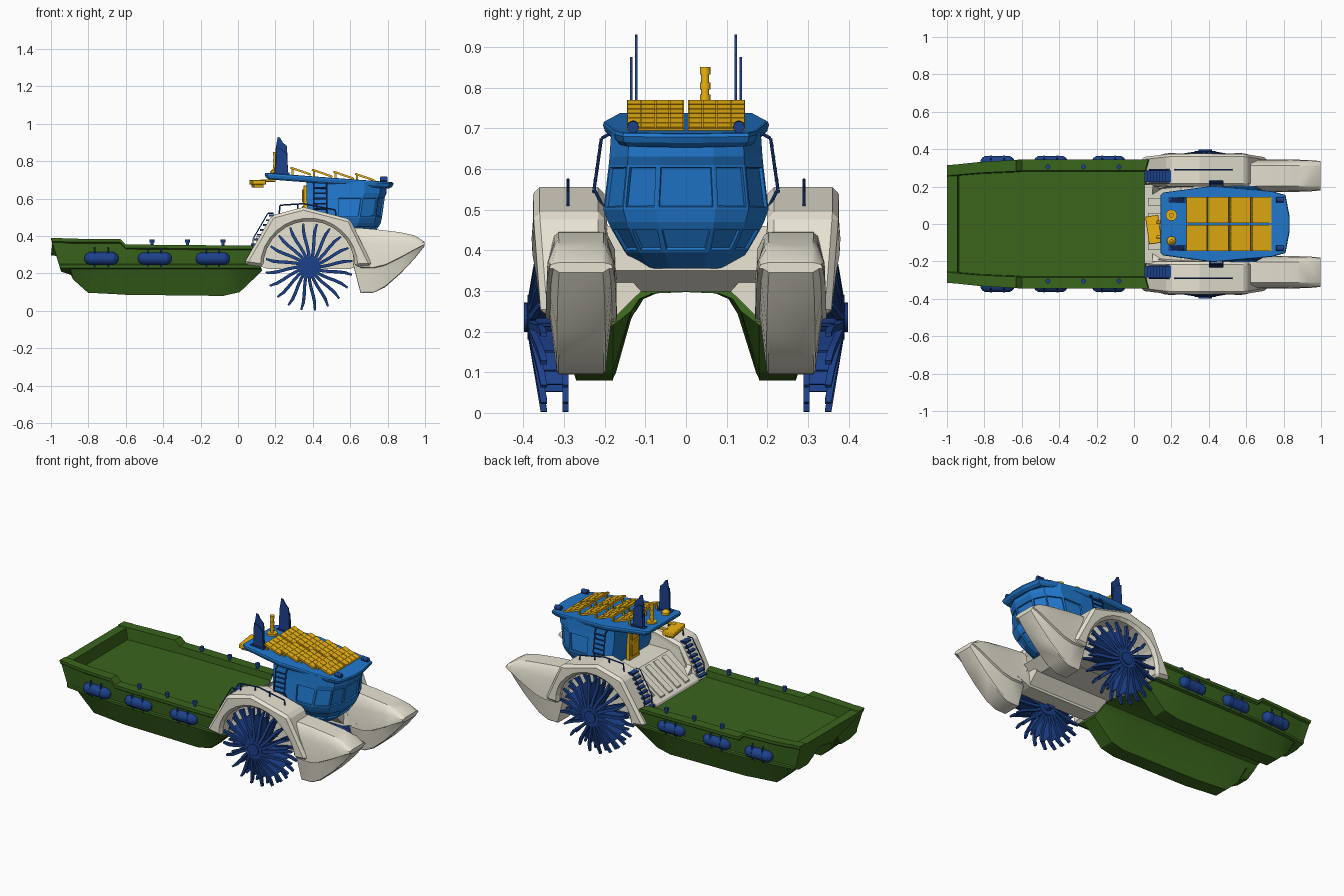
import bpy, bmesh, math
from mathutils import Vector, Matrix

if "Cube" in bpy.data.objects:
    bpy.data.objects.remove(bpy.data.objects["Cube"])


def material(name, rgb):
    m = bpy.data.materials.new(name)
    m.diffuse_color = (*rgb, 1)
    m.use_nodes = True
    m.node_tree.nodes["Principled BSDF"].inputs["Base Color"].default_value = m.diffuse_color
    return m


GREEN = material("hull_green", (0.042, 0.13, 0.012))
BLUE = material("cabin_blue", (0.015, 0.19, 0.62))
NAVY = material("fitting_navy", (0.012, 0.053, 0.26))
YELLOW = material("gear_yellow", (0.85, 0.46, 0.006))
CREAM = material("float_cream", (0.8, 0.77, 0.65))


def loft(bm, rings):
    vs = [[bm.verts.new(p) for p in r] for r in rings]
    n = len(vs[0])
    rows = [[bm.faces.new((a[i], a[(i + 1) % n], b[(i + 1) % n], b[i])) for i in range(n)]
            for a, b in zip(vs, vs[1:])]
    bm.faces.new(vs[0][::-1])
    bm.faces.new(vs[-1])
    return rows


def extrude(bm, prof, y0, y1):
    return loft(bm, [[(x, y0, z) for x, z in prof], [(x, y1, z) for x, z in prof]])


def box(bm, x0, x1, y0, y1, z0, z1, rot=None):
    c = Vector(((x0 + x1) / 2, (y0 + y1) / 2, (z0 + z1) / 2))
    m = Matrix.Translation(c) @ (rot or Matrix()) @ Matrix.Diagonal((x1 - x0, y1 - y0, z1 - z0, 1))
    bmesh.ops.create_cube(bm, size=1, matrix=m)


def cyl(bm, a, b, r, r2=None, n=12):
    a, b = Vector(a), Vector(b)
    d = b - a
    m = Matrix.Translation((a + b) / 2) @ d.to_track_quat('Z', 'Y').to_matrix().to_4x4()
    bmesh.ops.create_cone(bm, cap_ends=True, segments=n, radius1=r, radius2=r if r2 is None else r2,
                          depth=d.length, matrix=m)


def tube(bm, pts, r):
    for a, b in zip(pts, pts[1:]):
        cyl(bm, a, b, r, n=8)


def finish(name, bm, mat, mirror=False, bevel=0, smooth=True, segments=2):
    bmesh.ops.recalc_face_normals(bm, faces=bm.faces)
    me = bpy.data.meshes.new(name)
    bm.to_mesh(me)
    bm.free()
    me.materials.append(mat)
    ob = bpy.data.objects.new(name, me)
    bpy.context.collection.objects.link(ob)
    if smooth:
        bpy.ops.object.select_all(action='DESELECT')
        ob.select_set(True)
        bpy.context.view_layer.objects.active = ob
        bpy.ops.object.shade_smooth_by_angle(angle=math.radians(28))
    if bevel:
        b = ob.modifiers.new("bevel", 'BEVEL')
        b.width, b.segments, b.limit_method = bevel, segments, 'ANGLE'
    if mirror:
        m = ob.modifiers.new("mirror", 'MIRROR')
        m.use_axis = (False, True, False)
        m.use_mirror_merge = False
    return ob


# twin-keel cargo hull with raised bow bulwark: x, rake, width, rim z, deck z, keel z
rings = []
for x, rake, s, zr, zd, zb in [
        (-1, .3, .91, .39, .385, .21), (-.945, .26, .92, .39, .385, .193), (-.935, .24, .925, .387, .315, .168),
        (-.82, .06, .96, .385, .312, .097), (-.63, 0, .99, .385, .312, .088), (-.6, 0, 1, .355, .312, .086),
        (-.08, 0, 1, .35, .312, .08), (-.02, .1, 1, .35, .312, .1), (.06, .4, 1, .35, .312, .215)]:
    half = [(0, .297), (.08, .294), (.115, .28), (.135, .25), (.18, zb), (.27, zb), (.318, .225), (.335, .23),
            (.335, .245), (.328, .25), (.336, zr - .025), (.346, zr - .018), (.346, zr), (.285, zr),
            (.28, zd), (0, zd)]
    r = [(x + (rake * (.39 - z) if i < 13 and i else 0), y * s, z) for i, (y, z) in enumerate(half)]
    rings.append(r + [(a, -b, c) for a, b, c in r[-2:0:-1]])
bm = bmesh.new()
loft(bm, rings)
finish("cargo_hull", bm, GREEN)

# fenders with lashings, and deck bollards
bm = bmesh.new()
for x in (-.73, -.445, -.135):
    steps = [(-.09, .012), (-.082, .024), (-.065, .034), (.065, .034), (.082, .024), (.09, .012)]
    loft(bm, [[(x + d, .33 + r * math.cos(a * math.pi / 8), .28 + r * math.sin(a * math.pi / 8))
               for a in range(16)] for d, r in steps])
    for d in (-.035, .035):
        cyl(bm, (x + d - .005, .33, .28), (x + d + .005, .33, .28), .036, n=16)
        tube(bm, [(x + d, .342, .34), (x + d, .352, .3), (x + d, .335, .235)], .004)
finish("fenders", bm, NAVY, True)
bm = bmesh.new()
for x in (-.46, -.27, -.08):
    cyl(bm, (x, .305, .345), (x, .305, .37), .008)
    cyl(bm, (x, .305, .366), (x, .305, .382), .013)
finish("bollards", bm, NAVY, True)

# wheel arches with inner wall
CX, CZ = .38, .235
arc = [(CX + .245 * math.cos(math.radians(a)), CZ + .245 * math.sin(math.radians(a))) for a in range(0, 181, 12)]
bm = bmesh.new()
extrude(bm, [(.03, .25), (.18, .51), (.35, .555), (.6, .49), (.72, .24)] + arc, .2, .376)
for v in bm.verts:
    if v.co.y > .3 and v.co.z < .4:
        v.co.y -= (.4 - v.co.z) * .12
finish("wheel_arch", bm, CREAM, True, .016, False, 1)
bm = bmesh.new()
extrude(bm, [(.05, .26), (.18, .47), (.35, .52), (.58, .46), (.69, .26), (.6, .225), (.16, .225)], .17, .265)
for v in bm.verts:
    if v.co.y < .2 and v.co.z > .4:
        v.co.y = .2
finish("inner_wall", bm, CREAM, True, smooth=False)

# bow floats
bm = bmesh.new()
rings = []
for x, zt, zb, w in [(.615, .445, .25, 1), (.655, .443, .095, 1), (.725, .437, .097, 1), (.785, .43, .125, 1),
                     (.87, .42, .2, .99), (.945, .403, .28, .96), (.997, .37, .345, .9)]:
    h = zt - zb
    sec = [(.055, zt), (.066, zt - .04 * h), (.083, zt - .22 * h), (.087, zb + .4 * h), (.076, zb + .385 * h),
           (.06, zb + .02 * h), (.055, zb)]
    rings.append([(x, .258 + y * w, z) for y, z in sec] + [(x, .258 - y * w, z) for y, z in sec[::-1]])
loft(bm, rings)
finish("bow_float", bm, CREAM, True)

# bridge deck, sloping ramp ribs and haunches under it
bm = bmesh.new()
extrude(bm, [(.05, .298), (.06, .325), (.25, .46), (.48, .46), (.64, .35), (.57, .298)], -.21, .21)
for y in (-.12, -.04, .04, .12):
    extrude(bm, [(.075, .33), (.075, .345), (.235, .459), (.235, .445)], y - .02, y + .02)
for s in (-1, 1):
    loft(bm, [[(x, s * .11, .299), (x, s * .2, .4), (x, s * .2, .235), (x, s * .17, .24)] for x in (.1, .6)])
finish("bridge_deck", bm, CREAM, smooth=False)

# stair treads and rails
bm = bmesh.new()
for i in range(8):
    t = i / 7
    box(bm, .055 + .11 * t, .095 + .11 * t, .225, .285, .325 + .18 * t, .335 + .18 * t)
finish("stair_treads", bm, NAVY, True)
bm = bmesh.new()
for y in (.22, .29):
    tube(bm, [(.08, y, .33), (.08, y, .385), (.16, y, .522), (.19, y, .522)], .003)
tube(bm, [(.22, .29, .52), (.225, .29, .565), (.35, .29, .573), (.52, .29, .54), (.525, .29, .5)], .004)
for x in (.32, .42):
    cyl(bm, (x, .29, .5), (x, .29, .57), .004, n=8)
finish("hand_rails", bm, NAVY, True)

# paddle wheel: paired curved spokes with plates between
bm = bmesh.new()


def blade(k, r0, r1, ya, yb, thick):
    rings = []
    for i in range(6):
        r = r0 + (r1 - r0) * i / 5
        a = math.radians(18 * k) + 1.5 * (r - .05) - 11 * max(0, r - .12) ** 2
        e, t = Vector((math.cos(a), 0, math.sin(a))), Vector((-math.sin(a), 0, math.cos(a)))
        c = Vector((CX, 0, CZ)) + e * r
        out = .03 * (r - .05) / .18
        h = t * thick * (1 if i < 5 else .6)
        rings.append([c + h + Vector((0, ya(out), 0)), c + h + Vector((0, yb(out), 0)),
                      c - h + Vector((0, yb(out), 0)), c - h + Vector((0, ya(out), 0))])
    loft(bm, rings)


for k in range(20):
    blade(k, .03, .234, lambda o: .372 - o, lambda o: .388 - o, .0085)
    blade(k, .03, .234, lambda o: .289, lambda o: .304, .0085)
    blade(k, .065, .185, lambda o: .3, lambda o: .376 - o, .004)
for y0, y1, r in [(.25, .39, .028), (.364, .39, .055), (.284, .308, .055), (.39, .398, .036)]:
    cyl(bm, (CX, y0, CZ), (CX, y1, CZ), r, n=24)
finish("paddle_wheel", bm, NAVY, True)

# faceted cabin with recessed windows
bm = bmesh.new()
rings = []
for z, w, xr, xf in [(.355, .115, .45, .66), (.395, .15, .42, .715), (.455, .185, .385, .755), (.47, .192, .38, .763),
                     (.5, .203, .375, .77), (.61, .19, .365, .785), (.63, .188, .365, .795), (.69, .184, .365, .795)]:
    half = [(xf, .36 * w), (xf - .035, .76 * w), (xf - .12, w), (.53, w), (xr, .95 * w)]
    rings.append([(x, y, z) for x, y in half] + [(x, -y, z) for x, y in half[::-1]])
rows = loft(bm, rings)
bmesh.ops.recalc_face_normals(bm, faces=bm.faces)
panes = [rows[j][i] for j in (1, 4) for i in (0, 1, 2, 6, 7, 8, 9)]
bmesh.ops.inset_individual(bm, faces=panes, thickness=.009, depth=0)
bmesh.ops.inset_individual(bm, faces=panes, thickness=.003, depth=-.008)
finish("cabin", bm, BLUE, smooth=False)

# sloping roof
bm = bmesh.new()
rings = []
for dz, s in [(-.035, .93), (-.024, .98), (-.01, 1), (-.002, .99), (0, .97)]:
    half = [(.832, .04), (.81, .155), (.74, .175), (.42, .204), (.155, .168), (.142, .155)]
    r = [(.47 + (x - .47) * s, y * s, .738 - .072 * (x - .14) + dz) for x, y in half]
    rings.append(r + [(x, -y, z) for x, y, z in r[::-1]])
loft(bm, rings)
finish("roof", bm, BLUE, smooth=False)

# side ladders with bowed rails, roof lamps
bm = bmesh.new()
for x in (.405, .475):
    tube(bm, [(x, .19, .685), (x, .208, .675), (x, .226, .55), (x, .2, .5)], .004)
for i in range(5):
    z = .545 + .028 * i
    cyl(bm, (x - .07, .226 - (z - .55) * .14, z), (x, .226 - (z - .55) * .14, z), .005, n=8)
finish("side_ladder", bm, NAVY, True)
bm = bmesh.new()
cyl(bm, (.78, .13, .68), (.78, .13, .7), .008)
cyl(bm, (.76, .13, .705), (.8, .13, .703), .014, n=16)
finish("roof_lamp", bm, NAVY, True)

# antenna fins
bm = bmesh.new()
extrude(bm, [(.195, .73), (.2, .86), (.212, .93), (.225, .925), (.24, .9), (.262, .88), (.268, .73)], .119, .125)
extrude(bm, [(.2, .73), (.205, .875), (.235, .865), (.262, .84), (.268, .73)], .132, .138)
box(bm, .185, .275, .112, .145, .72, .74)
finish("antenna_fins", bm, NAVY, True)

# tilted solar panels with raised cells
bm = bmesh.new()
rot = Matrix.Rotation(math.radians(19), 4, 'Y')
for k in range(4):
    cx, cz = .335 + .115 * k, .747 - .011 * k
    for a in range(3):
        for b in range(4):
            p = Vector((cx, 0, cz)) + rot @ Vector((-.036 + .036 * a, 0, .004))
            y = .023 + .035 * b
            box(bm, p.x - .0165, p.x + .0165, y - .016, y + .016, p.z - .002, p.z + .002, rot)
    box(bm, cx - .058, cx + .058, .005, .145, cz - .005, cz + .004, rot)
    for y in (.02, .125):
        box(bm, cx - .048, cx - .038, y, y + .01, .7, cz + .012)
finish("solar_panels", bm, YELLOW, True, smooth=False)

# exhaust stack, stern winch and cabin door
bm = bmesh.new()
cyl(bm, (.2, .047, .725), (.2, .047, .745), .03, n=16)
cyl(bm, (.2, .047, .74), (.2, .047, .84), .01, n=16)
for z in (.765, .795, .832):
    cyl(bm, (.2, .047, z), (.2, .047, z + .018), .013, n=16)
cyl(bm, (.2, -.09, .725), (.2, -.09, .75), .024, n=16)
cyl(bm, (.2, -.09, .75), (.2, -.09, .765), .024, .008, n=16)
finish("exhaust_stack", bm, YELLOW)
bm = bmesh.new()
rot = Matrix.Rotation(math.radians(8), 4, 'Z')
box(bm, .07, .14, -.105, .045, .675, .7, rot)
box(bm, .08, .13, -.09, .03, .66, .676, rot)
for y in (-.07, .01):
    box(bm, .12, .2, y - .008, y + .008, .69, .703)
finish("stern_winch", bm, YELLOW, bevel=.004)
bm = bmesh.new()
box(bm, .35, .375, -.05, .05, .455, .67)
box(bm, .343, .352, -.035, .035, .58, .65)
box(bm, .343, .352, -.035, .035, .48, .56)
finish("cabin_door", bm, YELLOW, bevel=.003)
